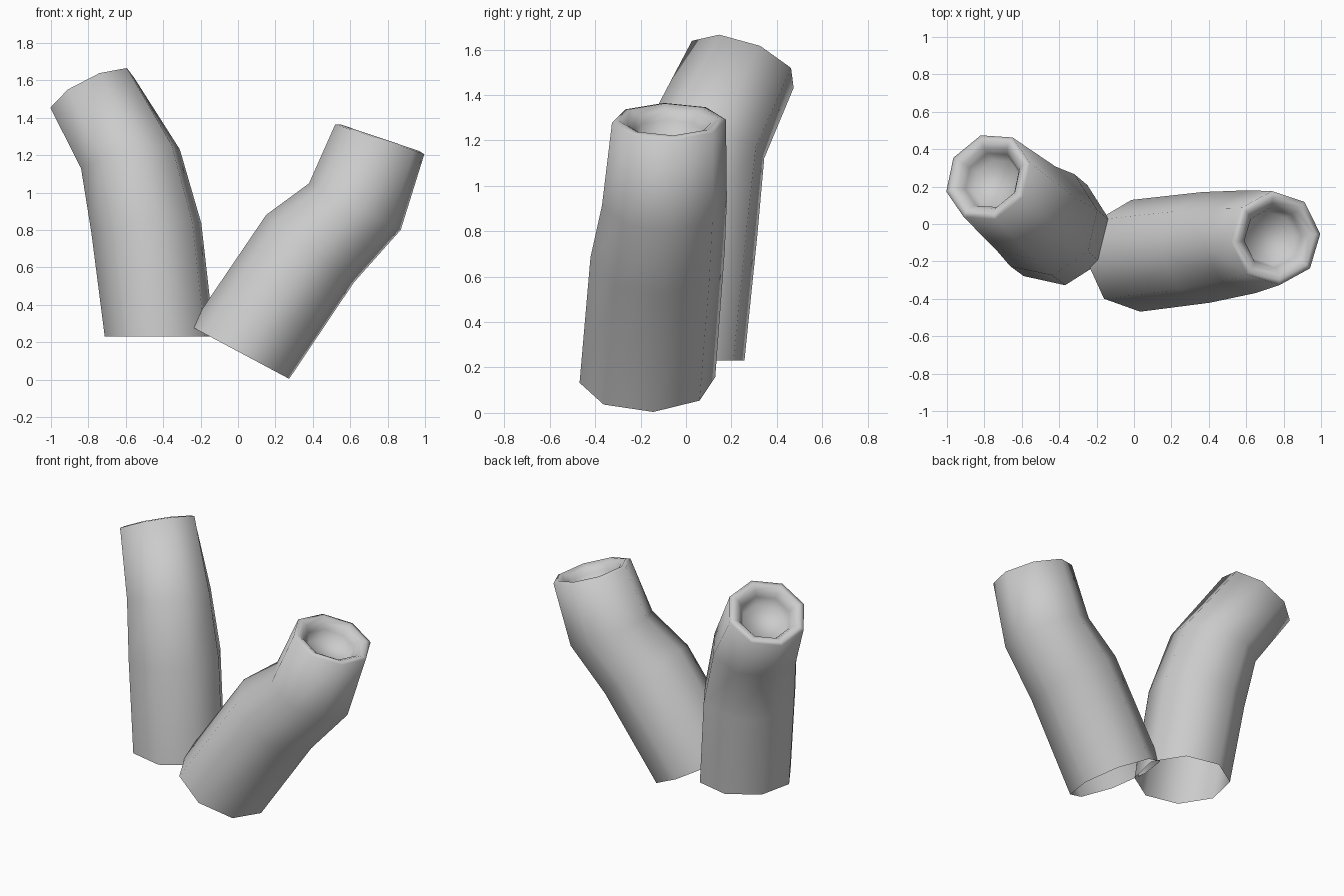
import bpy, bmesh, math
from mathutils import Vector

if "Cube" in bpy.data.objects:
    bpy.data.objects.remove(bpy.data.objects["Cube"])

SIDES = 8


def ring(bm, centre, normal, radius, phase):
    """Octagon of vertices perpendicular to normal, first axis kept close to x."""
    c, n = Vector(centre), Vector(normal).normalized()
    u = (Vector((1, 0, 0)) - n * n.x).normalized()
    v = n.cross(u)
    angles = [phase + math.tau * i / SIDES for i in range(SIDES)]
    return [bm.verts.new(c + radius * (math.cos(a) * u + math.sin(a) * v)) for a in angles]


def bent_tube(name, sections, phase_deg):
    """Loft sections (centre, normal, radius), then turn the rim into a cup."""
    bm = bmesh.new()
    phase = math.radians(phase_deg)
    rings = [ring(bm, c, n, r, phase) for c, n, r in sections]

    # rounded rim and recessed cup: (radius factor, offset along the axis)
    c, n, r = sections[-1]
    axis = Vector(n).normalized()
    for factor, offset in ((0.88, 0.008), (0.74, -0.012), (0.64, -0.05), (0.56, -0.11)):
        rings.append(ring(bm, Vector(c) + axis * offset, n, r * factor, phase))

    for a, b in zip(rings, rings[1:]):
        for i in range(SIDES):
            j = (i + 1) % SIDES
            bm.faces.new((a[i], a[j], b[j], b[i]))
    bm.faces.new(rings[-1])  # cup floor; the bottom stays open

    mesh = bpy.data.meshes.new(name)
    bm.to_mesh(mesh)
    bm.free()
    for p in mesh.polygons:
        p.use_smooth = True
    obj = bpy.data.objects.new(name, mesh)
    bpy.context.collection.objects.link(obj)
    return obj


# taller tube, leaning left and back
bent_tube("left_tube", [
    ((-0.42, -0.035, 0.23), (0, 0, 1), 0.297),
    ((-0.49, 0.02, 0.81), (-0.10, 0.08, 1), 0.30),
    ((-0.575, 0.08, 1.18), (-0.23, 0.18, 1), 0.275),
    ((-0.78, 0.25, 1.535), (-0.42, 0.32, 0.85), 0.25),
], 10)

# shorter tube, leaning right
bent_tube("right_tube", [
    ((0.01, -0.17, 0.145), (0.47, 0, 0.88), 0.30),
    ((0.385, -0.125, 0.70), (0.61, 0, 0.79), 0.297),
    ((0.625, -0.095, 0.925), (0.45, 0, 0.89), 0.276),
    ((0.758, -0.075, 1.285), (0.32, 0, 0.95), 0.252),
], 5)
